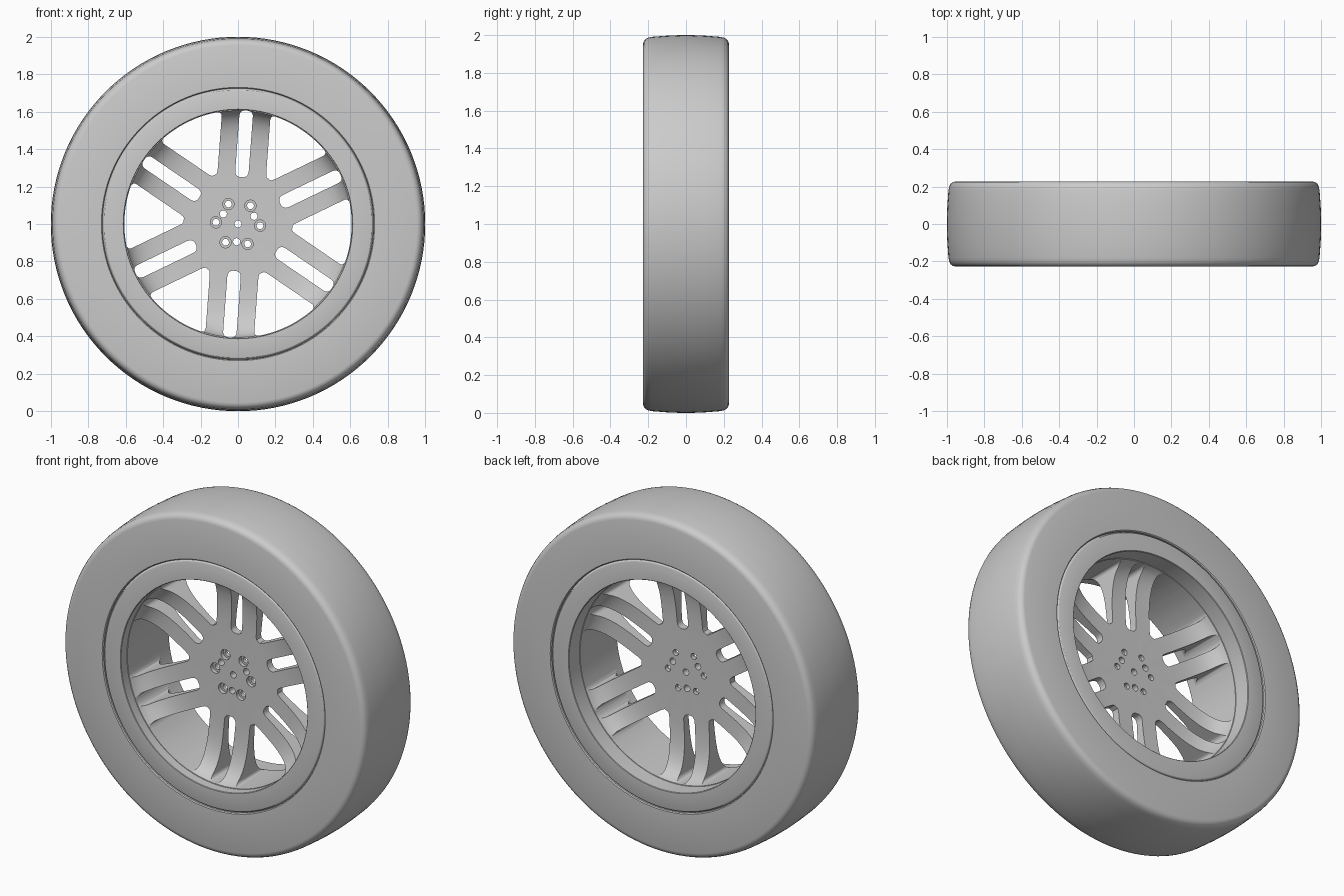
import bpy, bmesh
from math import sin, cos, pi, radians, asin
from mathutils import Vector

default = bpy.data.objects.get("Cube")
if default:
    bpy.data.objects.remove(default)

GREY = (0.6, 0.6, 0.6, 1.0)
grey = bpy.data.materials.new("plain grey")
grey.use_nodes = True
grey.diffuse_color = GREY
grey.node_tree.nodes["Principled BSDF"].inputs["Base Color"].default_value = GREY

TILT = radians(4.3)        # first spoke pair leans off vertical
SIXTH = pi / 3
BARREL = 0.607             # outer limit of the openings
HALF_PAIR = 0.13           # half width of a spoke pair


def add_object(name, bm):
    bmesh.ops.recalc_face_normals(bm, faces=bm.faces)
    mesh = bpy.data.meshes.new(name)
    bm.to_mesh(mesh)
    bm.free()
    mesh.materials.append(grey)
    obj = bpy.data.objects.new(name, mesh)
    obj.location.z = 1
    bpy.context.collection.objects.link(obj)
    return obj


def smooth(obj):
    bpy.ops.object.select_all(action='DESELECT')
    obj.select_set(True)
    bpy.context.view_layer.objects.active = obj
    bpy.ops.object.shade_smooth_by_angle(angle=radians(30))


def revolve(name, profile, closed, steps=128):
    """Spin a (radius, y) profile around the wheel axle."""
    bm = bmesh.new()
    verts = [bm.verts.new((r, y, 0)) for r, y in profile]
    ends = verts[1:] + (verts[:1] if closed else [])
    edges = [bm.edges.new(pair) for pair in zip(verts, ends)]
    bmesh.ops.spin(bm, geom=verts + edges, cent=(0, 0, 0), axis=(0, 1, 0),
                   angle=2 * pi, steps=steps)
    bmesh.ops.remove_doubles(bm, verts=bm.verts, dist=0.0001)
    return add_object(name, bm)


def prism(bm, outline, turn, y0, y1):
    """Extrude a (tangent, radial) outline, turned clockwise from the top."""
    face = bm.faces.new([bm.verts.new((u * cos(turn) + v * sin(turn), y0,
                                       v * cos(turn) - u * sin(turn)))
                         for u, v in outline])
    new = bmesh.ops.extrude_face_region(bm, geom=[face])["geom"]
    bmesh.ops.translate(bm, vec=(0, y1 - y0, 0),
                        verts=[g for g in new if isinstance(g, bmesh.types.BMVert)])


def circle(radius, distance, sides=24):
    return [(radius * sin(2 * pi * i / sides), distance + radius * cos(2 * pi * i / sides))
            for i in range(sides)]


def round_corner(a, c, b, steps=7):
    a, c, b = Vector(a), Vector(c), Vector(b)
    return [a * (1 - t) ** 2 + c * 2 * t * (1 - t) + b * t * t
            for t in (i / steps for i in range(steps + 1))]


def on_arc(angle):
    return Vector((BARREL * sin(angle), BARREL * cos(angle)))


def opening(base, side_dir, half_angle, base_round, tip_round):
    """Symmetric opening with rounded corners and an arc at the barrel."""
    base, side_dir = Vector(base), Vector(side_dir).normalized()
    tip = on_arc(half_angle)
    inner = (Vector((0, base.y + 0.0001)) if base.x else
             Vector((-side_dir.x, side_dir.y)) * base_round + base)
    half = round_corner(inner, base, base + side_dir * base_round)
    if not base.x:
        half = [p for p in half if p.x > 0.0005]
    stop = half_angle - tip_round / BARREL
    half += round_corner(tip - side_dir * tip_round, tip, on_arc(stop))
    half += [on_arc(stop * (1 - i / 6)) for i in range(1, 6)]
    return half[1:] + [(-p.x, p.y) for p in reversed(half[1:])]


def cut(target, cutter_bm):
    cutter = add_object("cutter", cutter_bm)
    cutter.hide_render = True
    mod = target.modifiers.new("cut", 'BOOLEAN')
    mod.operation = 'DIFFERENCE'
    mod.solver = 'EXACT'
    mod.object = cutter
    bpy.ops.object.select_all(action='DESELECT')
    target.select_set(True)
    bpy.context.view_layer.objects.active = target
    bpy.ops.object.modifier_apply(modifier=mod.name)
    bpy.data.objects.remove(cutter)


def both_sides(points):
    return points + [(r, -y) for r, y in reversed(points)]


# Tyre: slightly crowned tread, rounded shoulders, flat sidewalls
tyre = revolve("tyre", both_sides([
    (0.725, -0.222), (0.73, -0.227), (0.955, -0.227), (0.969, -0.223),
    (0.98, -0.214), (0.987, -0.2), (0.991, -0.18), (0.997, -0.1),
    (1.0, -0.03)]), True)

# Rim: straight barrel with a rounded lip and a thin groove beside the tyre
rim = revolve("rim", both_sides([
    (0.61, -0.222), (0.613, -0.225), (0.71, -0.225), (0.716, -0.223),
    (0.722, -0.216), (0.729, -0.2)]), True)

# Wheel disc: flat hub that flares into the barrel on both sides
MID = -0.022
flare = [(0, 0.023), (0.3, 0.023), (0.36, 0.025), (0.42, 0.03), (0.47, 0.038),
         (0.51, 0.05), (0.54, 0.063), (0.565, 0.08), (0.585, 0.1),
         (0.598, 0.12), (0.606, 0.145), (0.625, 0.15)]
disc = revolve("hub_and_spokes",
               [(r, MID - t) for r, t in flare] + [(r, MID + t) for r, t in reversed(flare)],
               False, 96)

# Slots inside each spoke pair and wide windows between the pairs
slot = opening((0.036, 0.25), (0, 1), asin(0.036 / BARREL), 0.036, 0.03)
window = opening((0, HALF_PAIR / sin(SIXTH / 2)), (sin(SIXTH / 2), cos(SIXTH / 2)),
                 SIXTH / 2 - asin(HALF_PAIR / BARREL), 0.06, 0.03)
through = bmesh.new()
recess = bmesh.new()
prism(through, circle(0.019, 0), 0, -0.4, 0.4)
for k in range(6):
    spoke_turn = TILT + k * SIXTH
    window_turn = spoke_turn + SIXTH / 2
    prism(through, slot, spoke_turn, -0.4, 0.4)
    prism(through, window, window_turn, -0.4, 0.4)
    # Bolt holes, recessed at the front
    prism(through, circle(0.018, 0.118), window_turn, -0.4, 0.4)
    prism(recess, circle(0.03, 0.118), window_turn, -0.4, -0.022)
    # Small holes between alternate bolts
    if k % 2:
        prism(through, circle(0.019, 0.095), spoke_turn, -0.4, 0.4)
cut(disc, through)
cut(disc, recess)

for part in (tyre, rim, disc):
    smooth(part)
